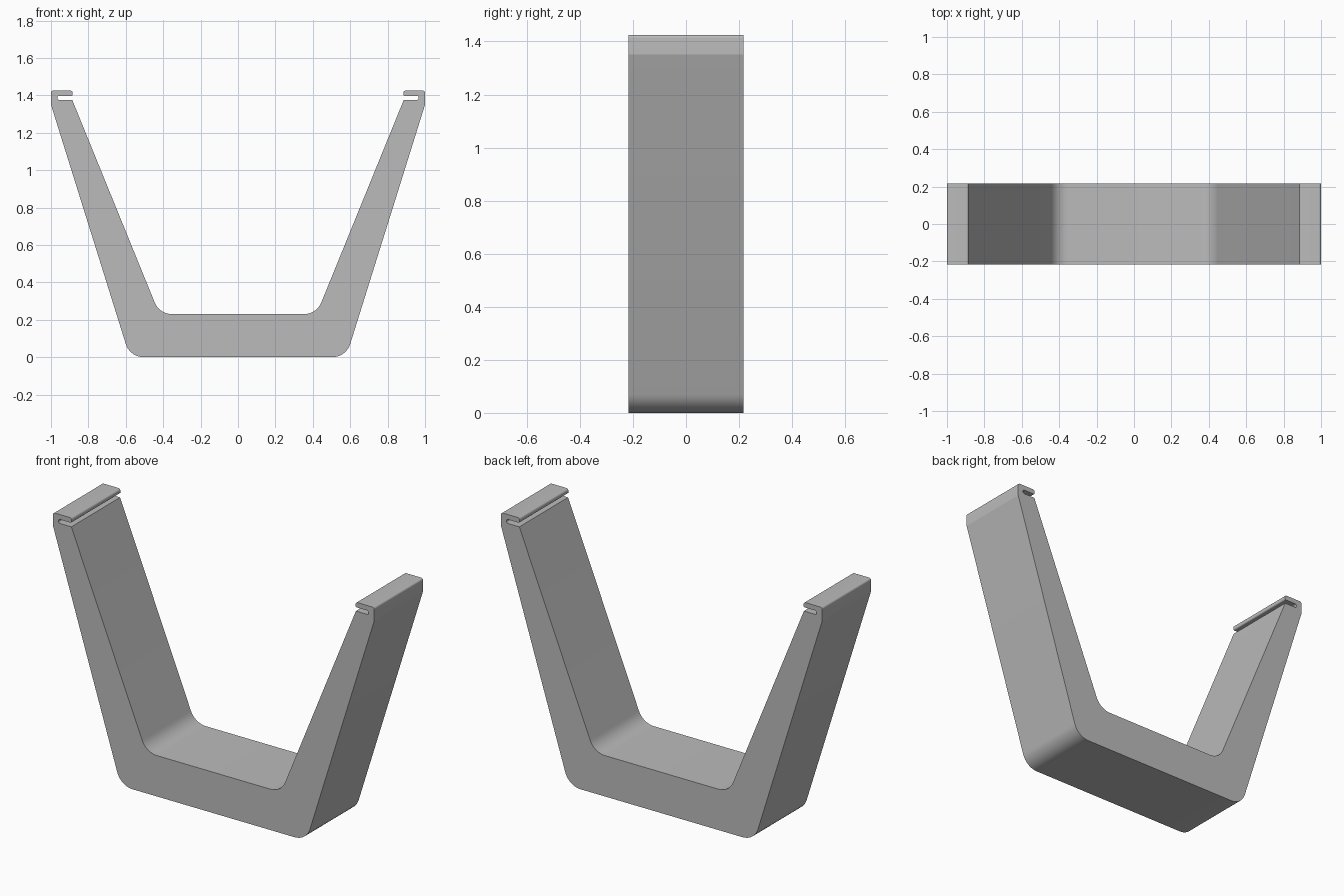
import bpy, bmesh, math
from mathutils import Vector

cube = bpy.data.objects.get("Cube")
if cube:
    bpy.data.objects.remove(cube, do_unlink=True)

DEPTH = 0.434
STEPS = 9


def fillet(prev, corner, nxt, radius):
    """Points of a rounded corner between two straight edges."""
    if radius == 0:
        return [corner]
    a, b = (prev - corner).normalized(), (nxt - corner).normalized()
    half = a.angle(b) / 2
    centre = corner + (a + b).normalized() * radius / math.sin(half)
    reach = radius / math.tan(half)
    start, end = corner + a * reach - centre, corner + b * reach - centre
    sweep = math.pi - 2 * half
    return [centre + (start * math.sin((1 - i / STEPS) * sweep)
                      + end * math.sin(i / STEPS * sweep)) / math.sin(sweep)
            for i in range(STEPS + 1)]


# Half outline: x, z, corner radius, from the base up the arm and round the slot
half = [
    (0.578, 0, 0.1), (1, 1.35, 0), (1, 1.425, 0.012),
    (0.884, 1.425, 0.012), (0.884, 1.397, 0.008),
    (0.966, 1.397, 0.0109), (0.966, 1.375, 0.0109),
    (0.886, 1.375, 0), (0.42, 0.23, 0.1),
]
corners = half + [(-x, z, r) for x, z, r in reversed(half)]
spots = [Vector((x, z)) for x, z, r in corners]
outline = []
for i, (x, z, r) in enumerate(corners):
    outline += fillet(spots[i - 1], spots[i], spots[(i + 1) % len(spots)], r)

# Extrude the outline from front to back
bm = bmesh.new()
face = bm.faces.new([bm.verts.new((p.x, -DEPTH / 2, p.y)) for p in outline])
result = bmesh.ops.extrude_face_region(bm, geom=[face], use_keep_orig=True)
moved = [v for v in result["geom"] if isinstance(v, bmesh.types.BMVert)]
bmesh.ops.translate(bm, verts=moved, vec=(0, DEPTH, 0))
bmesh.ops.recalc_face_normals(bm, faces=bm.faces)
mesh = bpy.data.meshes.new("slotted_bracket")
bm.to_mesh(mesh)
bm.free()
bracket = bpy.data.objects.new("slotted_bracket", mesh)
bpy.context.collection.objects.link(bracket)

# Plain grey finish
grey = bpy.data.materials.new("plain_grey")
grey.use_nodes = True
colour = (0.5, 0.5, 0.5, 1)
grey.diffuse_color = colour
grey.node_tree.nodes["Principled BSDF"].inputs["Base Color"].default_value = colour
mesh.materials.append(grey)

bpy.context.view_layer.objects.active = bracket
bracket.select_set(True)
bpy.ops.object.shade_smooth_by_angle(angle=math.radians(15))
